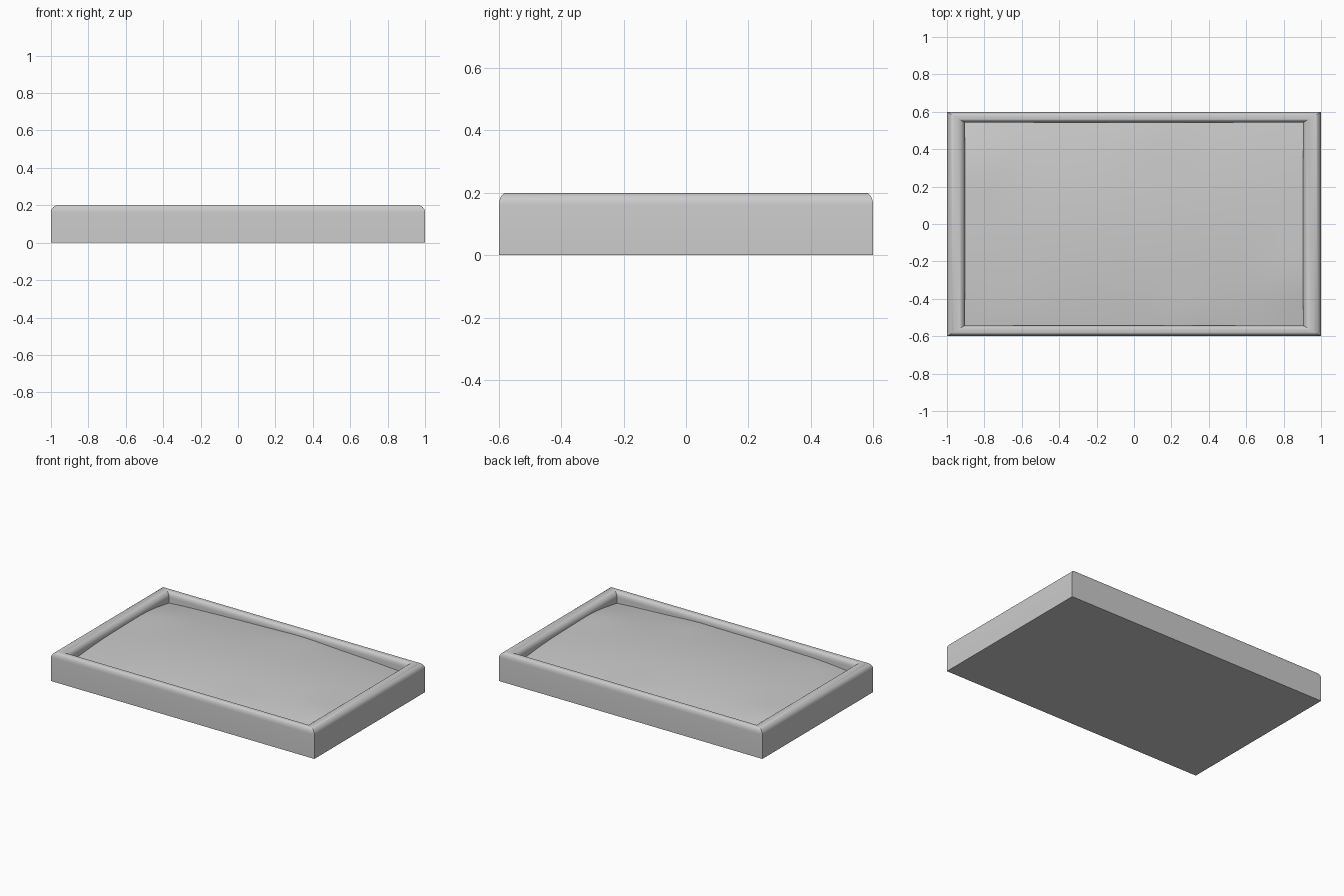
import bpy, bmesh, math

if "Cube" in bpy.data.objects:
    bpy.data.objects.remove(bpy.data.objects["Cube"])

HALF_X, HALF_Y, HEIGHT = 1.0, 0.6, 0.2
INNER = 0.904       # opening as a fraction of the outer size
FLOOR = 0.06


def add_object(name, bm):
    bmesh.ops.recalc_face_normals(bm, faces=bm.faces)
    mesh = bpy.data.meshes.new(name)
    bm.to_mesh(mesh)
    bm.free()
    obj = bpy.data.objects.new(name, mesh)
    bpy.context.collection.objects.link(obj)
    bpy.ops.object.select_all(action='DESELECT')
    obj.select_set(True)
    bpy.context.view_layer.objects.active = obj
    bpy.ops.object.shade_smooth_by_angle(angle=math.radians(40))
    return obj


# Tray frame: hollowed square block with rounded rim, squashed to its proportions
bm = bmesh.new()


def ring(s, z):
    return [bm.verts.new((x * s, y * s, z)) for x, y in ((-1, -1), (1, -1), (1, 1), (-1, 1))]


rings = [ring(1, 0), ring(1, HEIGHT), ring(INNER, HEIGHT), ring(INNER, FLOOR)]
for a, b in zip(rings, rings[1:]):
    for i in range(4):
        j = (i + 1) % 4
        bm.faces.new((a[i], a[j], b[j], b[i]))
bm.faces.new(rings[0][::-1])
bm.faces.new(rings[3])
rim = [bm.edges.get((r[i], r[(i + 1) % 4])) for r in rings[1:3] for i in range(4)]
bmesh.ops.bevel(bm, geom=rim, offset=0.038, segments=6, profile=0.5, affect='EDGES')
for v in bm.verts:
    v.co.x *= HALF_X
    v.co.y *= HALF_Y
add_object("tray_frame", bm)

# Sand fill: softly domed surface, lowest in the corners, with slight bumps
BUMPS = [  # x, y, radius, height
    (-0.85, 0.33, 0.2, 0.012), (0.1, 0.55, 0.2, 0.008), (0.88, -0.3, 0.2, 0.012),
    (0.3, -0.5, 0.15, 0.006), (-0.65, -0.52, 0.2, 0.006)]


def sand_height(u, v):
    z = 0.12 + 0.035 * (2 - u * u - v * v)
    for bx, by, r, h in BUMPS:
        z += h * math.exp(-((u * 0.9 - bx) ** 2 + (v * 0.54 - by) ** 2) / r ** 2)
    return z


bm = bmesh.new()
bmesh.ops.create_grid(bm, x_segments=60, y_segments=40, size=1)
for v in bm.verts:
    v.co.z = sand_height(v.co.x, v.co.y)
    v.co.x *= HALF_X * INNER
    v.co.y *= HALF_Y * INNER
add_object("sand_fill", bm)
